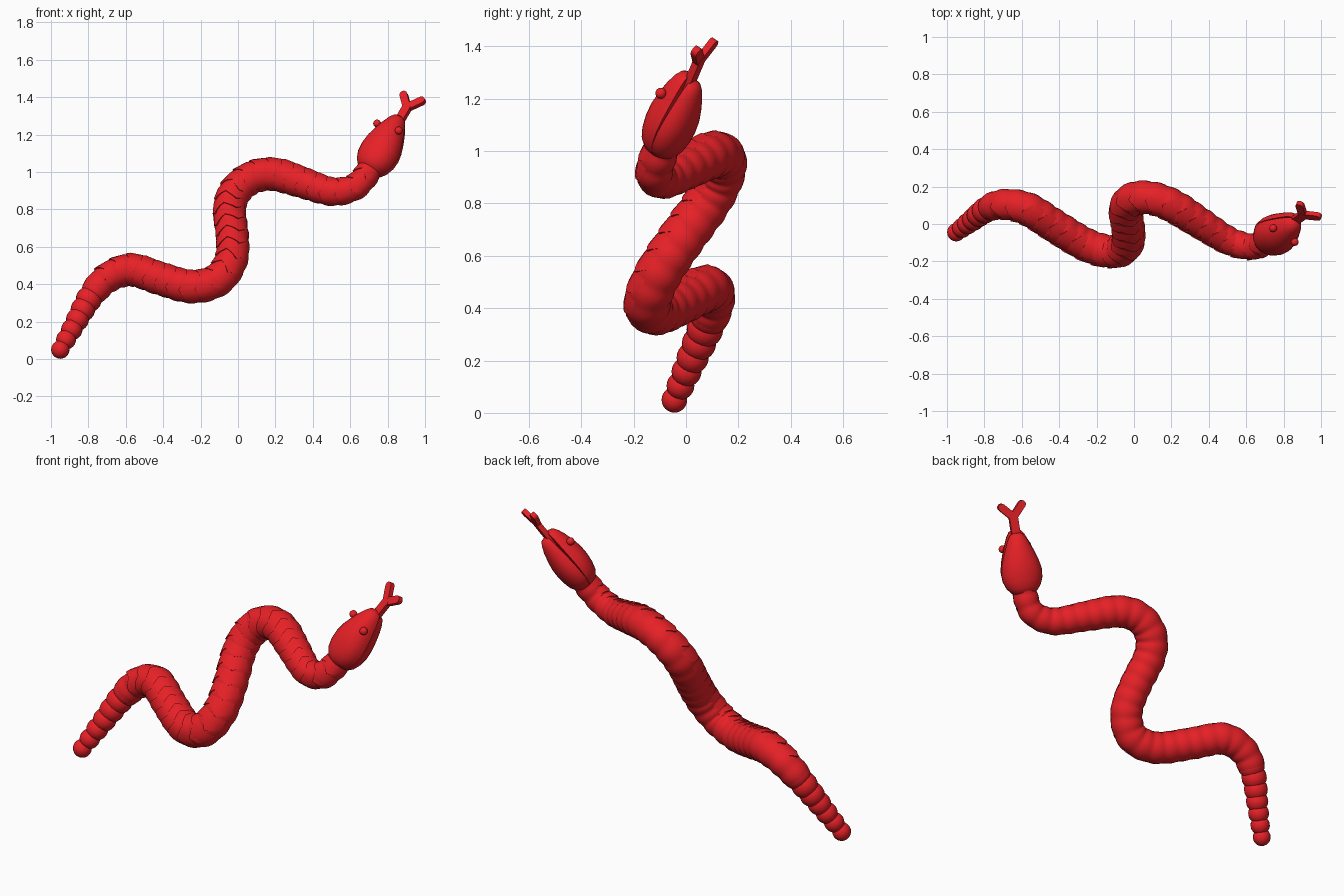
import bpy, bmesh, math
from mathutils import Vector, Matrix

if "Cube" in bpy.data.objects:
    bpy.data.objects.remove(bpy.data.objects["Cube"])

mat = bpy.data.materials.new("red")
mat.diffuse_color = (0.8, 0.015, 0.02, 1)
mat.use_nodes = True
mat.node_tree.nodes["Principled BSDF"].inputs["Base Color"].default_value = mat.diffuse_color

# The whole body lies in one tilted plane: N is the dorsal direction
N = Vector((-.33, -.79, .53)).normalized()


def in_plane(x, z):
    return Vector((x, (-.33 * x + .53 * z - .375) / .79, z))


def make(name, bm, angle=40):
    bmesh.ops.recalc_face_normals(bm, faces=bm.faces)
    me = bpy.data.meshes.new(name)
    bm.to_mesh(me)
    bm.free()
    ob = bpy.data.objects.new(name, me)
    bpy.context.collection.objects.link(ob)
    me.materials.append(mat)
    bpy.ops.object.select_all(action='DESELECT')
    ob.select_set(True)
    bpy.context.view_layer.objects.active = ob
    bpy.ops.object.shade_smooth_by_angle(angle=math.radians(angle))
    return ob


def loft(bm, rows, closed=True, caps=True):
    rings = [[bm.verts.new(p) for p in row] for row in rows]
    for a, b in zip(rings, rings[1:]):
        n = len(a)
        for i in range(n if closed else n - 1):
            j = (i + 1) % n
            bm.faces.new((a[i], a[j], b[j], b[i]))
    if caps:
        bm.faces.new(rings[0])
        bm.faces.new(rings[-1])


def ball(bm, c, r):
    bmesh.ops.create_uvsphere(bm, u_segments=20, v_segments=12, radius=r,
                              matrix=Matrix.Translation(c))


# Winding centre line, smoothed and measured by length
pts = [(-.95, .05), (-.87, .19), (-.79, .33), (-.70, .43), (-.57, .475), (-.42, .43),
       (-.25, .385), (-.11, .42), (-.035, .53), (-.03, .66), (-.045, .80), (-.01, .90),
       (.08, .97), (.2, .985), (.35, .94), (.5, .893), (.61, .91), (.67, .96), (.72, 1.035)]
P = [in_plane(*p) for p in pts]
P = [2 * P[0] - P[1]] + P + [2 * P[-1] - P[-2]]
line = []
for a, b, c, d in zip(P, P[1:], P[2:], P[3:]):
    for k in range(16):
        t = k / 16
        line.append(.5 * (2 * b + (c - a) * t + (2 * a - 5 * b + 4 * c - d) * t * t
                          + (3 * b - a - 3 * c + d) * t ** 3))
line.append(P[-2])
dist = [0]
for a, b in zip(line, line[1:]):
    dist.append(dist[-1] + (b - a).length)
L = dist[-1]


def at(s):
    s = min(max(s, 0), L - 1e-4)
    i = max(k for k in range(len(dist) - 1) if dist[k] <= s)
    return line[i].lerp(line[i + 1], (s - dist[i]) / (dist[i + 1] - dist[i]))


def radius(s):
    keys = [(0, .049), (.4, .074), (.62, .087), (L - .6, .087), (L - .2, .07), (L, .066)]
    for (a, ra), (b, rb) in zip(keys, keys[1:]):
        if s <= b:
            return ra + (rb - ra) * (s - a) / (b - a)
    return .066


def skin(s, ang, off=0):
    # Point on the body surface; ang is measured from the back
    t = (at(s + .02) - at(s - .02)).normalized()
    side = N.cross(t)
    r = radius(s) + off
    return at(s) + r * (math.cos(ang) * N + math.sin(ang) * side)


# Tail of overlapping beads
bm = bmesh.new()
for k in range(7):
    ball(bm, at(k * .066), radius(k * .066))
make("tail_beads", bm)

# Body tube with soft belly ripples
STEP = .075
bm = bmesh.new()
rows = []
n = int((L - .38) / (STEP / 6))
for k in range(n + 1):
    s = .38 + (L - .38) * k / n
    ripple = .006 * (abs(math.sin(math.pi * s / STEP)) - .6)
    rows.append([skin(s, 2 * math.pi * i / 24, ripple) for i in range(24)])
loft(bm, rows)
make("body", bm)

# Overlapping pointed scales along the back
bm = bmesh.new()
COLS = 12
s = .46
while s < L - .1:
    angs = [math.radians(-85 + 170 * i / COLS) for i in range(COLS + 1)]
    zig = [abs(((i / COLS * 2) % 1) - .5) * .075 for i in range(COLS + 1)]
    rows = []
    for back, off in ((0, -.012), (0, .007), (.5, .003), (1, -.006)):
        row = []
        for a, z in zip(angs, zig):
            e = off * min(1, 2.5 * (1 - abs(a) / math.radians(88))) if off > 0 else off
            row.append(skin(s + z * (1 - back) + back * STEP * 1.5, a, e))
        rows.append(row)
    loft(bm, rows, closed=False, caps=False)
    s += STEP
make("back_scales", bm)

# Head frame: H forward, S sideways, N up
O = in_plane(.70, 1.0)
H = Vector((.48, .34, .81))
H = (H - H.dot(N) * N).normalized()
S = N.cross(H)


def head(h, s, n):
    return O + h * H + s * S + n * N


# Upper and lower jaws, D-shaped sections with a slit between
def jaw(name, sign, length, height):
    bm = bmesh.new()
    prof = [(-.01, .03, .03), (.01, .072, .07), (.04, .095, .088), (.08, .11, .098),
            (.13, .113, .102), (.18, .104, .1), (.23, .088, .09), (.28, .069, .076),
            (.32, .052, .06), (.345, .036, .044), (.355, .018, .024)]
    rows = []
    for h, w, t in prof:
        tilt = sign * (.001 + .022 * max(0, h - .08))
        row = []
        for i in range(15):
            a = math.pi * i / 14
            row.append(head(h * length, w * math.cos(a),
                            tilt + sign * t * height * math.sin(a) ** .9))
        rows.append(row)
    loft(bm, rows)
    make(name, bm, 50)


jaw("upper_jaw", 1, 1.0, 1.0)
jaw("lower_jaw", -1, .95, .85)

# Eyes
bm = bmesh.new()
for side in (-1, 1):
    ball(bm, head(.255, side * .071, .064), .021)
make("eyes", bm)


# Forked tongue: flat rounded bars
def bar(bm, a, b, w, t):
    d = (Vector(b) - Vector(a)).normalized()
    q = Vector((-d.y, d.x, 0))
    out = []
    for c, start in ((Vector(b), -90), (Vector(a), 90)):
        for i in range(9):
            g = math.radians(start + i * 22.5)
            out.append(c + w * (math.cos(g) * d + math.sin(g) * q))
    loft(bm, [[head(p.x, p.y, z) for p in out] for z in (-t, t)])


bm = bmesh.new()
bar(bm, (.28, 0, 0), (.425, 0, 0), .024, .014)
for side in (-1, 1):
    bar(bm, (.425, 0, 0), (.488, side * .058, 0), .021, .013)
make("tongue", bm)
